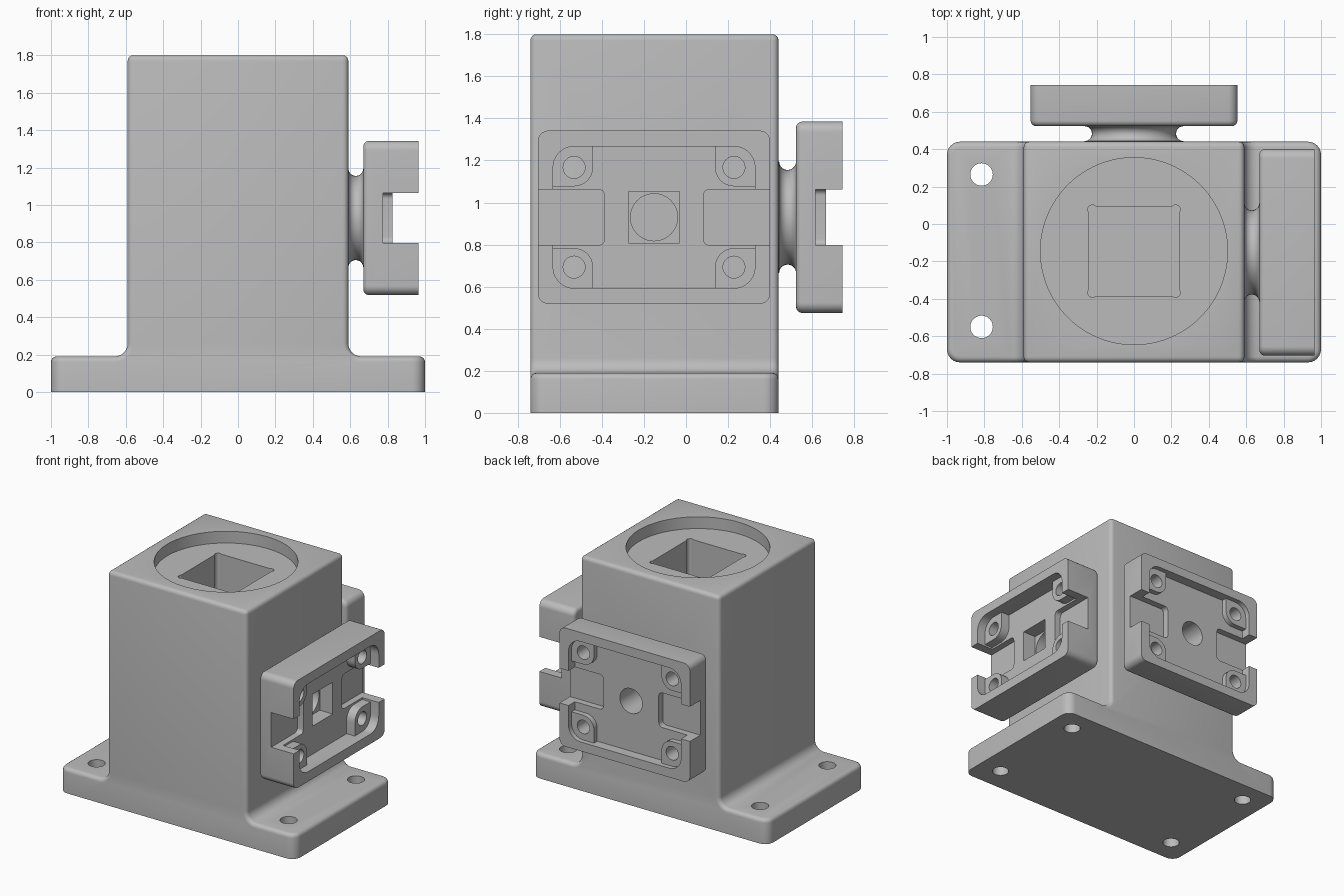
import bpy, bmesh, math
from mathutils import Matrix, Vector

if "Cube" in bpy.data.objects:
    bpy.data.objects.remove(bpy.data.objects["Cube"])

grey = bpy.data.materials.new("machined_grey")
grey.use_nodes = True
grey.diffuse_color = (0.5, 0.5, 0.5, 1)
grey.node_tree.nodes["Principled BSDF"].inputs["Base Color"].default_value = grey.diffuse_color


def make(name, bm, matrix=Matrix()):
    bmesh.ops.recalc_face_normals(bm, faces=bm.faces)
    mesh = bpy.data.meshes.new(name)
    bm.to_mesh(mesh)
    bm.free()
    mesh.materials.append(grey)
    mesh.transform(matrix)
    ob = bpy.data.objects.new(name, mesh)
    bpy.context.collection.objects.link(ob)
    return ob


def arc(cx, cy, r, a0, a1, n=8):
    return [(cx + r * math.cos(math.radians(a0 + (a1 - a0) * i / n)),
             cy + r * math.sin(math.radians(a0 + (a1 - a0) * i / n))) for i in range(n + 1)]


def prism(points, z0, z1):
    bm = bmesh.new()
    face = bm.faces.new([bm.verts.new((x, y, z0)) for x, y in points])
    geom = bmesh.ops.extrude_face_region(bm, geom=[face])["geom"]
    bmesh.ops.translate(bm, vec=(0, 0, z1 - z0),
                        verts=[g for g in geom if isinstance(g, bmesh.types.BMVert)])
    return bm


def rounded(w, h, r, cx=0, cy=0):
    pts = []
    for i, (sx, sy) in enumerate([(1, 1), (-1, 1), (-1, -1), (1, -1)]):
        pts += arc(cx + sx * (w - r), cy + sy * (h - r), r, 90 * i, 90 * i + 90)
    return pts


def rect(w, h, cx=0, cy=0):
    return [(cx - w, cy - h), (cx + w, cy - h), (cx + w, cy + h), (cx - w, cy + h)]


def circle(r, cx=0, cy=0, n=48):
    return arc(cx, cy, r, 0, 360, n)[:-1]


def cut(ob, points, z0, z1, matrix=Matrix()):
    tool = make("cutter", prism(points, z0, z1), matrix)
    tool.hide_render = True
    mod = ob.modifiers.new("cut", "BOOLEAN")
    mod.operation, mod.solver, mod.object = "DIFFERENCE", "EXACT", tool
    bpy.context.view_layer.objects.active = ob
    bpy.ops.object.modifier_apply(modifier=mod.name)
    bpy.data.objects.remove(tool)


def smooth(ob):
    bpy.ops.object.select_all(action="DESELECT")
    ob.select_set(True)
    bpy.context.view_layer.objects.active = ob
    bpy.ops.object.shade_smooth_by_angle(angle=math.radians(32))


# Housing: T-shaped profile with filleted foot, extruded front to back
FRONT, BACK, FOOT, TOP, HALF = -0.74, 0.44, 0.19, 1.8, 0.59
side = [(1, 0), (1, FOOT)] + arc(HALF + 0.07, FOOT + 0.07, 0.07, 270, 180) + [(HALF, TOP)]
profile = side + [(-x, z) for x, z in reversed(side)]
bm = prism(profile, -BACK, -FRONT)
bmesh.ops.rotate(bm, verts=bm.verts, matrix=Matrix.Rotation(math.pi / 2, 3, "X"))
bmesh.ops.recalc_face_normals(bm, faces=bm.faces)
corners = [e for e in bm.edges if all(abs(v.co.x) > 0.99 for v in e.verts)
           and abs(e.verts[0].co.z - e.verts[1].co.z) > 0.1]
bmesh.ops.bevel(bm, geom=corners, offset=0.07, segments=6, profile=0.5, affect="EDGES")
sharp = [e for e in bm.edges if e.calc_face_angle(0) > 0.7
         and max(v.co.z for v in e.verts) > 0.01]
bmesh.ops.bevel(bm, geom=sharp, offset=0.03, segments=4, profile=0.5, affect="EDGES")
housing = make("housing", bm)

# Bolt holes, round top seat and square shaft with relieved corners
AXIS_Y, AXIS_Z = -0.145, 0.93
for x in (-0.815, 0.815):
    for y in (-0.55, 0.265):
        cut(housing, circle(0.06, x, y), -0.1, 0.3)
cut(housing, circle(0.5, 0, AXIS_Y, 96), TOP - 0.09, 2)
shaft = []
for i, (sx, sy) in enumerate([(1, 1), (-1, 1), (-1, -1), (1, -1)]):
    shaft += arc(sx * 0.222, AXIS_Y + sy * 0.222, 0.025, 90 * i - 45, 90 * i + 135)
cut(housing, shaft, 0.3, 1.9)


def mount(name, matrix, w, h, thick, floor, slot, boss, hole_u, hole_v, bore, pocket):
    """Neck and flange; local z points outward, zero at the flange back."""
    # Waisted neck
    bm = bmesh.new()
    waist = [(0.267, -0.085)] + arc(0.265, -0.04, 0.04, 270, 90, 12) + [(0.267, 0.005)]
    rings = [[bm.verts.new((x, y, z)) for x, y in circle(r)] for r, z in waist]
    for a, b in zip(rings, rings[1:]):
        for i in range(len(a)):
            j = (i + 1) % len(a)
            bm.faces.new((a[i], a[j], b[j], b[i]))
    bm.faces.new(rings[0])
    bm.faces.new(rings[-1])
    neck = make(name + "_neck", bm, matrix)

    # Flange plate with rounded back rim
    bm = prism(rounded(w, h, 0.05), 0, thick)
    rim = [e for e in bm.edges if all(v.co.z < 0.001 for v in e.verts)]
    bmesh.ops.bevel(bm, geom=rim, offset=0.03, segments=4, profile=0.5, affect="EDGES")
    plate = make(name + "_flange", bm, matrix)

    # Recess, leaving four rounded bosses in its corners
    cut(plate, rounded(hole_u + 0.1, hole_v + 0.1, 0.1), boss, thick + 0.1, matrix)
    U, V = hole_u + 0.1, hole_v + 0.1
    quarter = [(U, hole_v - 0.09)] + arc(hole_u, hole_v, 0.09, 270, 180) + [(hole_u - 0.09, V)]
    cross = []
    for sx, sy, step in [(1, 1, 1), (-1, 1, -1), (-1, -1, 1), (1, -1, -1)]:
        cross += [(sx * x, sy * y) for x, y in quarter[::step]]
    cut(plate, cross, floor, boss + 0.001, matrix)

    # Side slots and screw holes
    for s in (-1, 1):
        cut(plate, rounded(0.3, 0.133, 0.03, s * 0.535), slot, thick + 0.1, matrix)
        for t in (-1, 1):
            cut(plate, circle(0.052, s * hole_u, t * hole_v, 32), -0.1, thick + 0.1, matrix)

    # Central bore into the shaft
    if pocket:
        cut(plate, rect(0.122, 0.122), floor - 0.11, thick, matrix)
    for ob in (plate, neck, housing):
        cut(ob, circle(bore), -0.5, floor + 0.05, matrix)
    smooth(neck)
    smooth(plate)


def frame(origin, u, v, w):
    return Matrix.Translation(origin) @ Matrix((u, v, w)).transposed().to_4x4()


X, Y, Z = Vector((1, 0, 0)), Vector((0, 1, 0)), Vector((0, 0, 1))
mount("left_side", frame((0.67, -0.152, AXIS_Z), Y, Z, X), 0.552, 0.412, 0.295,
      0.155, 0.105, 0.225, 0.38, 0.237, 0.112, True)
mount("back", frame((0, 0.523, AXIS_Z), -X, Z, Y), 0.553, 0.455, 0.22,
      0.143, 0.093, 0.183, 0.377, 0.285, 0.095, False)
smooth(housing)
